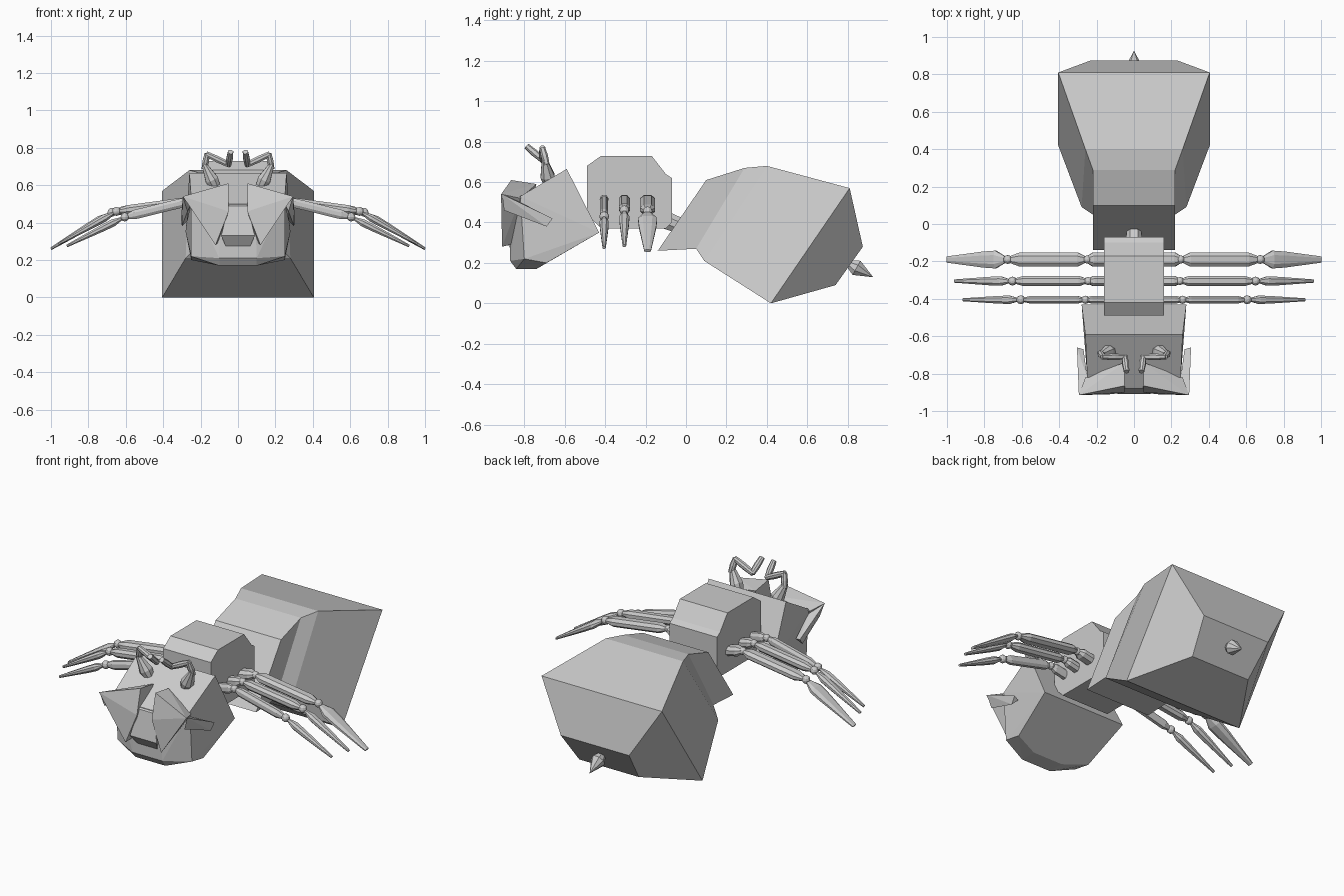
import bpy, bmesh
from mathutils import Vector

if "Cube" in bpy.data.objects:
    bpy.data.objects.remove(bpy.data.objects["Cube"], do_unlink=True)

grey = bpy.data.materials.new("light_grey")
grey.use_nodes = True
grey.diffuse_color = (0.6, 0.6, 0.6, 1)
grey.node_tree.nodes["Principled BSDF"].inputs["Base Color"].default_value = (0.6, 0.6, 0.6, 1)


def finish(name, bm):
    bmesh.ops.recalc_face_normals(bm, faces=bm.faces)
    mesh = bpy.data.meshes.new(name)
    bm.to_mesh(mesh)
    bm.free()
    mesh.materials.append(grey)
    obj = bpy.data.objects.new(name, mesh)
    bpy.context.collection.objects.link(obj)
    return obj


def loft(name, rings):
    """Bridge equal-length rings of points and cap both ends."""
    bm = bmesh.new()
    loops = [[bm.verts.new(p) for p in ring] for ring in rings]
    for a, b in zip(loops, loops[1:]):
        for i in range(len(a)):
            j = (i + 1) % len(a)
            bm.faces.new((a[i], a[j], b[j], b[i]))
    bm.faces.new(loops[0])
    bm.faces.new(loops[-1])
    return finish(name, bm)


def hull(name, points):
    bm = bmesh.new()
    for p in points:
        bm.verts.new(p)
    bmesh.ops.convex_hull(bm, input=bm.verts)
    loose = [v for v in bm.verts if not v.link_faces]
    bmesh.ops.delete(bm, geom=loose, context='VERTS')
    bmesh.ops.dissolve_limit(bm, angle_limit=0.02, verts=bm.verts, edges=bm.edges)
    return finish(name, bm)


def mirrored(points):
    return [(s * x, y, z) for x, y, z in points for s in (-1, 1)]


def strut(name, start, end, width, height, profile):
    """Chamfered bar; profile lists (position along the bar, size factor)."""
    a, b = Vector(start), Vector(end)
    axis = (b - a).normalized()
    side = Vector((0, 1, 0)) if abs(axis.y) < 0.8 else Vector((1, 0, 0))
    up = axis.cross(side).normalized()
    side = up.cross(axis)
    section = [(1, 0.4), (0.5, 1), (-0.5, 1), (-1, 0.4), (-1, -0.4), (-0.5, -1), (0.5, -1), (1, -0.4)]
    rings = [[a.lerp(b, t) + side * u * width * k / 2 + up * v * height * k / 2
              for u, v in section] for t, k in profile]
    return loft(name, rings)


def ball(name, centre, radius):
    bm = bmesh.new()
    bmesh.ops.create_uvsphere(bm, u_segments=10, v_segments=6, radius=radius)
    bmesh.ops.translate(bm, verts=bm.verts, vec=centre)
    return finish(name, bm)


# Abdomen: slanted rectangular sections, each (top y, z, half width, bottom y, z, half width)
sections = [(0.10, 0.61, 0.22, -0.14, 0.26, 0.22),
            (0.29, 0.67, 0.22, 0.05, 0.27, 0.22),
            (0.40, 0.68, 0.26, 0.09, 0.21, 0.28),
            (0.81, 0.57, 0.405, 0.42, 0.0, 0.405),
            (0.875, 0.28, 0.23, 0.74, 0.09, 0.2)]
loft("abdomen", [[(-w, y, z), (w, y, z), (v, q, r), (-v, q, r)] for y, z, w, q, r, v in sections])

# Stinger
strut("stinger", (0, 0.80, 0.20), (0, 0.925, 0.13), 0.08, 0.08, [(0, 0.4), (0.35, 1), (1, 0.02)])

# Waist
strut("waist", (0, -0.12, 0.42), (0, 0.08, 0.34), 0.09, 0.09, [(0, 1), (1, 0.7)])

# Thorax: side outline across the body
outline = [(-0.49, 0.68), (-0.42, 0.73), (-0.17, 0.73), (-0.10, 0.64), (-0.07, 0.62),
           (-0.07, 0.40), (-0.10, 0.37), (-0.42, 0.37), (-0.49, 0.44)]
loft("thorax", [[(x, y, z) for y, z in outline] for x in (-0.16, 0.16)])

# Head
hull("head", mirrored([(0.28, -0.43, 0.35), (0.26, -0.59, 0.665), (0.25, -0.82, 0.53),
                       (0.25, -0.69, 0.20), (0.25, -0.80, 0.22), (0.09, -0.87, 0.50),
                       (0.10, -0.87, 0.21), (0.10, -0.84, 0.17), (0.10, -0.74, 0.17)]))

# Nose ridge
hull("nose", mirrored([(0.04, -0.80, 0.54), (0.05, -0.88, 0.49), (0.09, -0.91, 0.33),
                       (0.06, -0.86, 0.26), (0.05, -0.80, 0.35)]))

for s, label in ((1, "left"), (-1, "right")):
    def pt(x, y, z):
        return (s * x, y, z)

    # Eyes and swept-back side horns
    hull(label + "_eye", [pt(0.05, -0.865, 0.61), pt(0.295, -0.915, 0.54), pt(0.12, -0.91, 0.28),
                          pt(0.05, -0.90, 0.46), pt(0.05, -0.74, 0.59), pt(0.26, -0.82, 0.52),
                          pt(0.10, -0.83, 0.30)])
    hull(label + "_cheek_horn", [pt(0.295, -0.91, 0.54), pt(0.27, -0.90, 0.46), pt(0.25, -0.82, 0.50),
                                 pt(0.305, -0.66, 0.42), pt(0.30, -0.69, 0.38), pt(0.27, -0.67, 0.41)])

    # Bent antennae on leaf-shaped bases
    strut(label + "_antenna_base", pt(0.10, -0.67, 0.55), pt(0.18, -0.70, 0.71), 0.07, 0.07,
          [(0, 0.5), (0.5, 1), (1, 0.4)])
    path = [pt(0.18, -0.69, 0.69), pt(0.165, -0.71, 0.765), pt(0.05, -0.71, 0.71), pt(0.04, -0.785, 0.775)]
    for i, (a, b) in enumerate(zip(path, path[1:])):
        strut(f"{label}_antenna_{i + 1}", a, b, 0.035, 0.035, [(-0.05, 0.8), (0.5, 1), (1.05, 0.8)])

    # Legs: name, y, hip x, knee x, knee z, tip x, tip z, thigh width, shin width
    for part, y, hx, kx, kz, tx, tz, w, sw in (
            ("rear", -0.19, 0.25, 0.675, 0.455, 1.0, 0.26, 0.075, 0.095),
            ("middle", -0.305, 0.245, 0.65, 0.46, 0.96, 0.285, 0.055, 0.05),
            ("front", -0.405, 0.26, 0.605, 0.43, 0.915, 0.275, 0.04, 0.045)):
        name = f"{label}_{part}_"
        hip, knee, tip = Vector(pt(hx, y, 0.515)), Vector(pt(kx, y, kz)), Vector(pt(tx, y, tz))
        strut(name + "hip", pt(0.13, y, 0.49), hip, w, 0.055, [(0, 1), (0.75, 1), (1, 0.5)])
        ball(name + "hip_joint", hip, 0.022)
        strut(name + "thigh", hip, knee, w, 0.05, [(0.03, 0.5), (0.12, 1), (0.85, 1), (0.97, 0.5)])
        ball(name + "knee_joint", knee, 0.024)
        strut(name + "shin", knee, tip, sw, 0.04, [(0.05, 0.4), (0.2, 1), (0.4, 0.9), (1, 0.35)])
